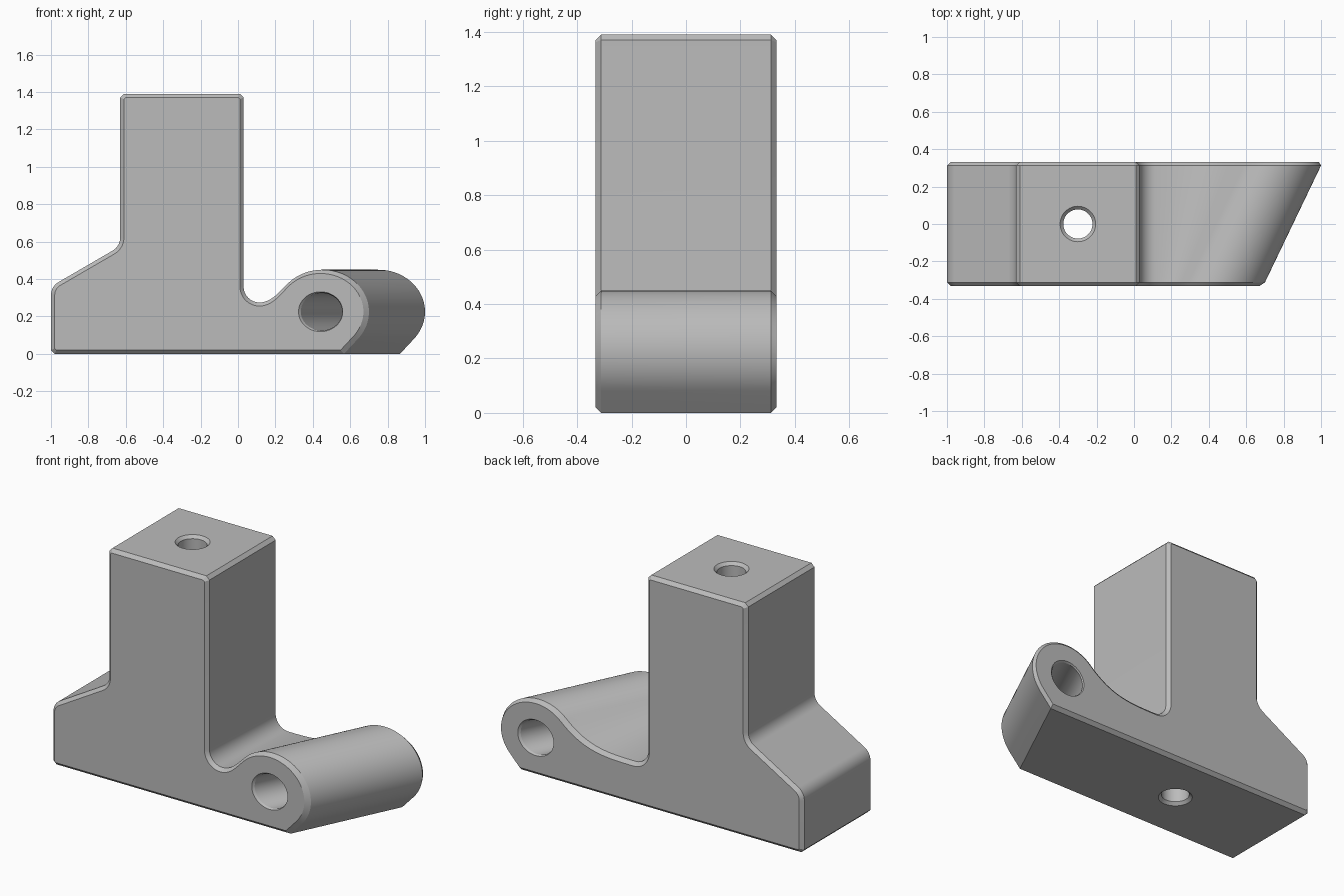
import bpy, bmesh
from math import sin, cos, tan, pi, radians
from mathutils import Vector
from mathutils.geometry import interpolate_bezier

if "Cube" in bpy.data.objects:
    bpy.data.objects.remove(bpy.data.objects["Cube"])

HALF = 0.332       # half the depth
EDGE = 0.02        # chamfer size
SKEW = 0.48        # sideways shift of the knuckle per unit of depth
PIVOT_X, PIVOT_Z = 0.601, 0.225
RX, RZ = 0.249, 0.2245

grey = bpy.data.materials.new("plain grey")
grey.use_nodes = True
grey.diffuse_color = (0.5, 0.5, 0.5, 1)
grey.node_tree.nodes["Principled BSDF"].inputs["Base Color"].default_value = grey.diffuse_color


def fillet(a, corner, b, radius, steps=8):
    """Points of an arc that rounds the corner between a and b."""
    a, c, b = Vector(a), Vector(corner), Vector(b)
    u, v = (a - c).normalized(), (b - c).normalized()
    half = u.angle(v) / 2
    centre = c + (u + v).normalized() * radius / sin(half)
    start, end = c + u * radius / tan(half), c + v * radius / tan(half)
    p, q = start - centre, end - centre
    sweep = p.angle(q)
    return [centre + (p * sin(sweep * (1 - i / steps)) + q * sin(sweep * i / steps)) / sin(sweep)
            for i in range(steps + 1)]


def ellipse(y, angle, scale=1):
    """Point on the slanted knuckle at depth y."""
    return Vector((PIVOT_X + SKEW * y + RX * scale * cos(angle), PIVOT_Z + RZ * scale * sin(angle)))


def profile(y):
    """Outline in x and z at depth y, clockwise from the bottom left."""
    left, wall_l, wall_r, top = -1.0, -0.63, 0.03, 1.39
    low, high = (left, 0.36), (wall_l, 0.575)
    valley = 0.262 - 0.04 * y
    r = 0.085
    pts = [Vector((left + EDGE, 0)), Vector((left, EDGE))]
    pts += fillet((left, 0), low, high, 0.08)
    pts += fillet(low, high, (wall_l, top), 0.08)
    pts += [Vector(p) for p in ((wall_l, top - EDGE), (wall_l + EDGE, top),
                                (wall_r - EDGE, top), (wall_r, top - EDGE))]
    pts += fillet((wall_r, top), (wall_r, valley), (1, valley), r, 12)
    # sweep up from the valley to meet the knuckle
    start, end = pts[-1], ellipse(y, radians(135))
    reach = (end.x - start.x) * 0.42
    slope = Vector((RX, RZ)).normalized()
    curve = interpolate_bezier(start.to_3d(), (start + Vector((reach, 0))).to_3d(),
                               (end - slope * reach).to_3d(), end.to_3d(), 16)
    pts += [p.to_2d() for p in curve[1:]]
    pts += [ellipse(y, radians(135 - 175 * i / 40)) for i in range(1, 41)]
    # flat tangent down to the base
    a = radians(-40)
    last = pts[-1]
    pts.append(Vector((last.x + last.y * sin(a) * RX / (cos(a) * RZ), 0)))
    return pts


def inset(pts, d):
    """Move a clockwise outline inward by d."""
    out = []
    for i, p in enumerate(pts):
        u = (p - pts[i - 1]).normalized()
        v = (pts[(i + 1) % len(pts)] - p).normalized()
        n1, n2 = Vector((u.y, -u.x)), Vector((v.y, -v.x))
        out.append(p + (n1 + n2) * d / (1 + n1.dot(n2)))
    return out


def loft(name, rings):
    """Closed solid through rings of equal point count."""
    bm = bmesh.new()
    loops = [[bm.verts.new(p) for p in ring] for ring in rings]
    for a, b in zip(loops, loops[1:]):
        for i in range(len(a)):
            bm.faces.new((a[i - 1], a[i], b[i], b[i - 1]))
    bm.faces.new(loops[0])
    bm.faces.new(loops[-1])
    bmesh.ops.recalc_face_normals(bm, faces=bm.faces)
    mesh = bpy.data.meshes.new(name)
    bm.to_mesh(mesh)
    bm.free()
    mesh.materials.append(grey)
    ob = bpy.data.objects.new(name, mesh)
    bpy.context.collection.objects.link(ob)
    return ob


# Bracket body with chamfered front and back rims
rings = []
for y, d in ((-HALF, EDGE), (EDGE - HALF, 0), (HALF - EDGE, 0), (HALF, EDGE)):
    rings.append([(p.x, y, p.y) for p in inset(profile(y), d)])
body = loft("bracket_body", rings)

# Slanted pin hole through the knuckle
turn = [2 * pi * i / 48 for i in range(48)]
rings = []
for y, s in ((-0.36, 0.56), (-HALF, 0.475), (-0.322, 0.445), (0.322, 0.445), (HALF, 0.475), (0.36, 0.56)):
    rings.append([(p.x, y, p.y) for p in (ellipse(y, a, s) for a in turn)])
pin_cut = loft("pin_hole_cutter", rings)

# Upright bolt hole, countersunk at both ends
rings = []
for z, r in ((-0.03, 0.125), (0, 0.095), (0.017, 0.078), (1.373, 0.078), (1.39, 0.095), (1.42, 0.125)):
    rings.append([(-0.3 + r * cos(a), r * sin(a), z) for a in turn])
bolt_cut = loft("bolt_hole_cutter", rings)

for cutter in (pin_cut, bolt_cut):
    cutter.hide_render = True
    cutter.hide_viewport = True
    cut = body.modifiers.new(cutter.name, 'BOOLEAN')
    cut.operation = 'DIFFERENCE'
    cut.solver = 'EXACT'
    cut.object = cutter

# Bake the holes, then drop the cutters
bpy.context.view_layer.update()
solid = bpy.data.meshes.new_from_object(body.evaluated_get(bpy.context.evaluated_depsgraph_get()))
body.modifiers.clear()
body.data = solid
for cutter in (pin_cut, bolt_cut):
    bpy.data.objects.remove(cutter)

bpy.ops.object.select_all(action='DESELECT')
body.select_set(True)
bpy.context.view_layer.objects.active = body
bpy.ops.object.shade_smooth_by_angle(angle=radians(25))
